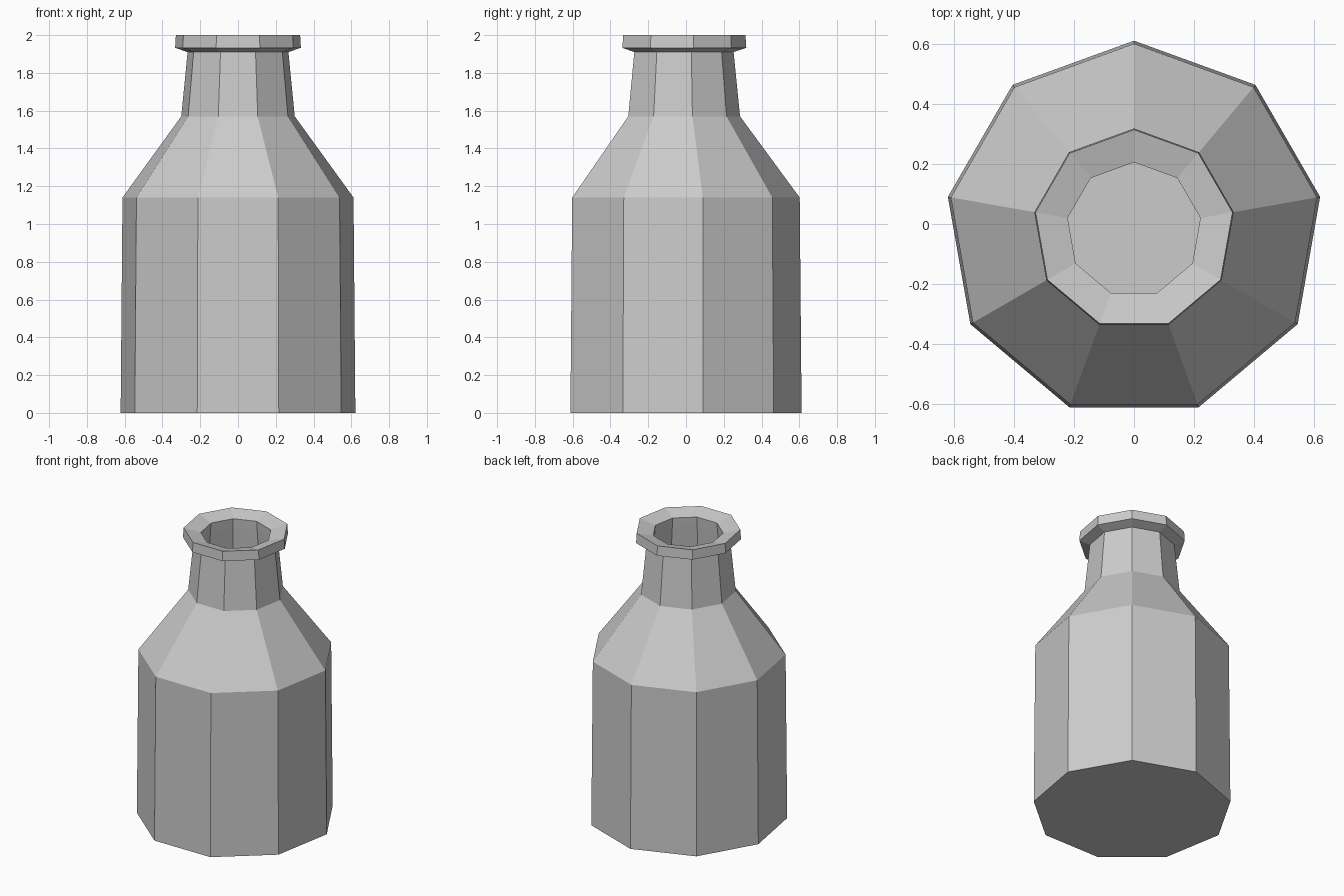
import bpy, bmesh
from math import cos, sin, pi

if "Cube" in bpy.data.objects:
    bpy.data.objects.remove(bpy.data.objects["Cube"])

SIDES = 9
CENTRE_Y = -0.019  # a nine-sided ring is not symmetric in y

# Wall profile (radius, height): outside bottom, up over the lip, down the inside
PROFILE = [
    (0.631, 0.0), (0.621, 1.14),      # body
    (0.305, 1.57), (0.271, 1.91),     # shoulder, neck
    (0.338, 1.933), (0.334, 2.0),     # flared lip
    (0.225, 1.972),                   # mouth, sloping inwards
    (0.23, 1.91), (0.265, 1.56),      # inside of neck
    (0.58, 1.12), (0.59, 0.04),       # inside of body
]


def lathe(name, profile, sides):
    bm = bmesh.new()
    rings = []
    for r, z in profile:
        ring = []
        for k in range(sides):
            a = pi / 2 + 2 * pi * k / sides
            ring.append(bm.verts.new((r * cos(a), CENTRE_Y + r * sin(a), z)))
        rings.append(ring)
    for low, high in zip(rings, rings[1:]):
        for k in range(sides):
            n = (k + 1) % sides
            bm.faces.new((low[k], low[n], high[n], high[k]))
    # outer base and inner floor
    bm.faces.new(rings[0][::-1])
    bm.faces.new(rings[-1])
    bmesh.ops.recalc_face_normals(bm, faces=bm.faces[:])
    mesh = bpy.data.meshes.new(name)
    bm.to_mesh(mesh)
    bm.free()
    obj = bpy.data.objects.new(name, mesh)
    bpy.context.collection.objects.link(obj)
    return obj


lathe("bottle", PROFILE, SIDES)
